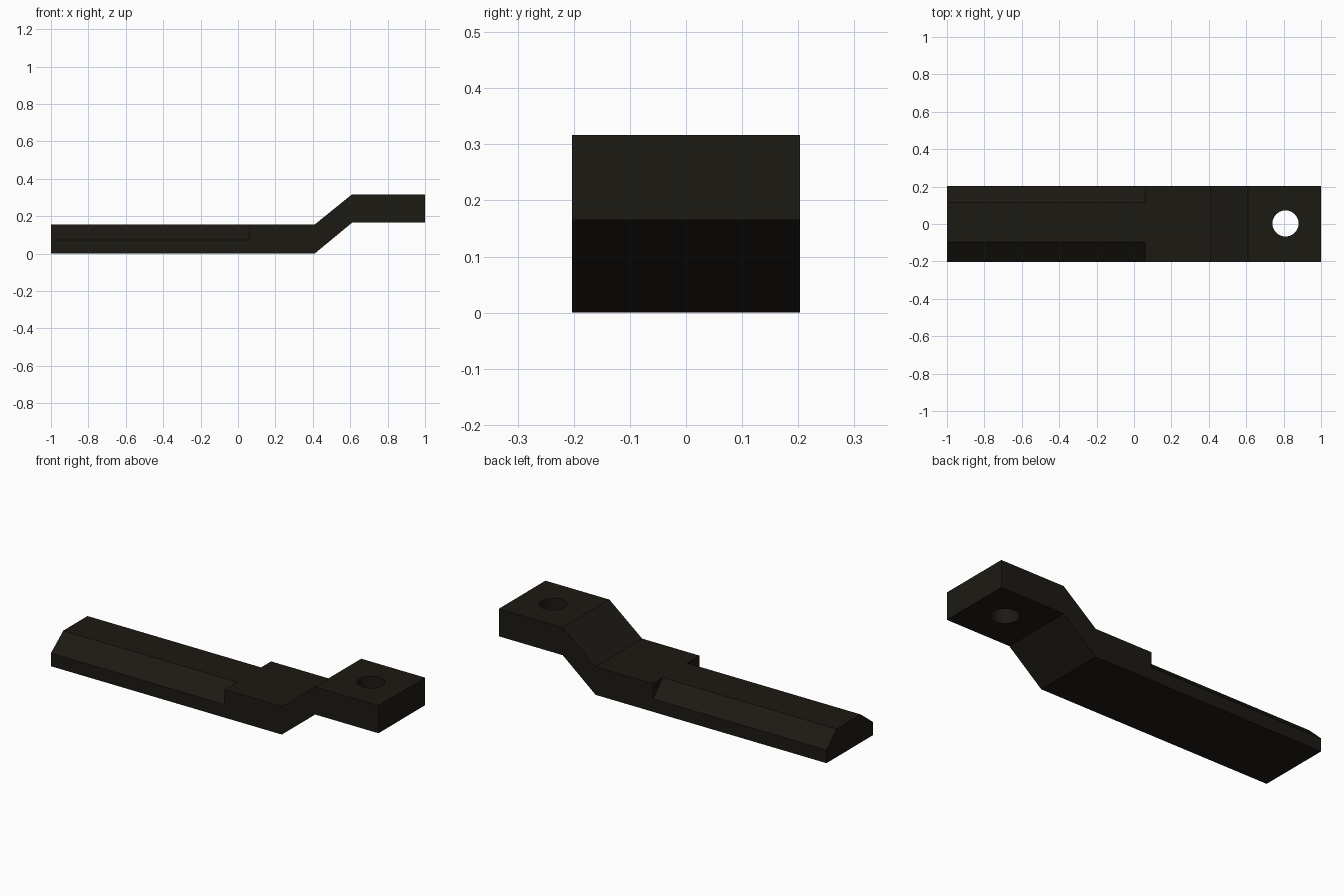
import bpy, bmesh
from mathutils import Vector

if "Cube" in bpy.data.objects:
    bpy.data.objects.remove(bpy.data.objects["Cube"])


def prism(name, points, offset):
    """Extrude a flat polygon of 3D points along an offset vector."""
    bm = bmesh.new()
    face = bm.faces.new([bm.verts.new(p) for p in points])
    ext = bmesh.ops.extrude_face_region(bm, geom=[face])
    moved = [v for v in ext["geom"] if isinstance(v, bmesh.types.BMVert)]
    bmesh.ops.translate(bm, verts=moved, vec=offset)
    bmesh.ops.recalc_face_normals(bm, faces=bm.faces)
    mesh = bpy.data.meshes.new(name)
    bm.to_mesh(mesh)
    bm.free()
    obj = bpy.data.objects.new(name, mesh)
    bpy.context.collection.objects.link(obj)
    return obj


def cut(target, cutter):
    """Subtract the cutter from the target and discard it."""
    cutter.hide_render = True
    mod = target.modifiers.new("cut", 'BOOLEAN')
    mod.operation, mod.solver, mod.object = 'DIFFERENCE', 'EXACT', cutter
    bpy.context.view_layer.objects.active = target
    bpy.ops.object.modifier_apply(modifier=mod.name)
    bpy.data.objects.remove(cutter)


HALF_W = 0.203

# Stepped bar, from its side profile
profile = [(-1, 0), (0.41, 0), (0.61, 0.165), (1, 0.165),
           (1, 0.317), (0.61, 0.317), (0.41, 0.155), (-1, 0.155)]
bar = prism("stepped_bar", [(x, -HALF_W, z) for x, z in profile], (0, 2 * HALF_W, 0))

# Bevelled long edges on the lower arm, slightly uneven side to side
for side, top_y in ((1, 0.116), (-1, -0.095)):
    low = Vector((-1.1, side * HALF_W, 0.072))
    high = Vector((-1.1, top_y, 0.155))
    step = (high - low) * 0.5
    a, b = low - step, high + step
    cut(bar, prism("bevel_cutter", [a, b, (-1.1, a.y, b.z)], (1.16, 0, 0)))

# Bolt hole through the raised end
bpy.ops.mesh.primitive_cylinder_add(vertices=32, radius=0.07, depth=0.6,
                                    location=(0.81, 0.003, 0.24))
cut(bar, bpy.context.object)

# Dark metal finish
mat = bpy.data.materials.new("dark_metal")
mat.diffuse_color = (0.012, 0.010, 0.007, 1)
mat.use_nodes = True
mat.node_tree.nodes["Principled BSDF"].inputs["Base Color"].default_value = mat.diffuse_color
bar.data.materials.clear()
bar.data.materials.append(mat)

# Smooth hole wall, crisp outer edges
bpy.ops.object.select_all(action='DESELECT')
bar.select_set(True)
bpy.context.view_layer.objects.active = bar
bpy.ops.object.shade_smooth_by_angle()
